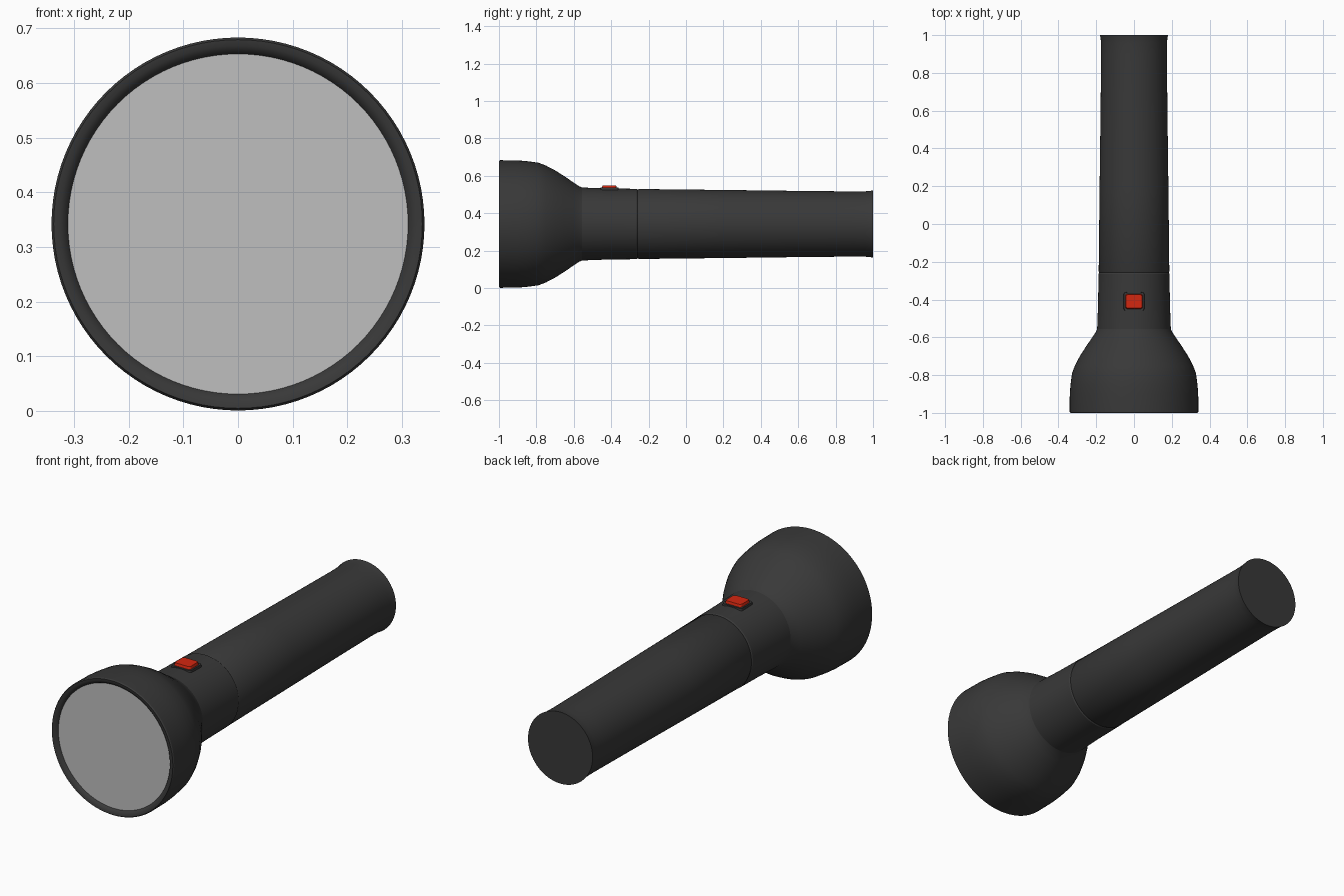
import bpy, bmesh, math
from mathutils import Matrix, Vector

cube = bpy.data.objects.get("Cube")
if cube:
    bpy.data.objects.remove(cube)

AXIS_Z = 0.342


def material(name, color):
    m = bpy.data.materials.new(name)
    m.use_nodes = True
    m.diffuse_color = color
    m.node_tree.nodes["Principled BSDF"].inputs["Base Color"].default_value = color
    return m


black = material("black plastic", (0.04, 0.04, 0.04, 1))
red = material("red plastic", (0.65, 0.02, 0.005, 1))
grey = material("lens grey", (0.52, 0.52, 0.52, 1))


def finish(name, bm, mat, angle=30):
    bmesh.ops.recalc_face_normals(bm, faces=bm.faces)
    me = bpy.data.meshes.new(name)
    bm.to_mesh(me)
    bm.free()
    me.materials.append(mat)
    ob = bpy.data.objects.new(name, me)
    bpy.context.collection.objects.link(ob)
    bpy.ops.object.select_all(action="DESELECT")
    ob.select_set(True)
    bpy.context.view_layer.objects.active = ob
    bpy.ops.object.shade_smooth_by_angle(angle=math.radians(angle))
    return ob


def lathe(name, profile, mat, sides=96):
    """Spin (y, radius) points around the long axis."""
    bm = bmesh.new()
    rings = []
    for y, r in profile:
        if r == 0:
            rings.append([bm.verts.new((0, y, AXIS_Z))] * sides)
            continue
        angles = [math.tau * i / sides for i in range(sides)]
        rings.append([bm.verts.new((r * math.sin(a), y, AXIS_Z + r * math.cos(a)))
                      for a in angles])
    for a, b in zip(rings, rings[1:]):
        for i in range(sides):
            j = (i + 1) % sides
            quad = dict.fromkeys((a[i], a[j], b[j], b[i]))
            bm.faces.new(list(quad))
    return finish(name, bm, mat)


def rounded_block(name, size, z_low, z_high, inset, mat, radius):
    """Round-cornered pad with a sloped edge, centred on the switch."""
    bm = bmesh.new()
    bmesh.ops.create_cube(bm, size=1)
    for v in bm.verts:
        top = v.co.z > 0
        k = inset if top else 0
        v.co = Vector((math.copysign(size[0] - k, v.co.x),
                       math.copysign(size[1] - k, v.co.y) - 0.41,
                       z_high if top else z_low))
    upright = [e for e in bm.edges
               if abs(e.verts[0].co.z - e.verts[1].co.z) > 0.001]
    bmesh.ops.bevel(bm, geom=upright, offset=radius, segments=4,
                    profile=0.5, affect="EDGES")
    return finish(name, bm, mat)


# Head with rounded rim and bell-shaped back
lathe("head", [(-0.985, 0.311), (-0.993, 0.316), (-0.999, 0.326), (-1, 0.337),
               (-0.994, 0.341), (-0.9, 0.340), (-0.85, 0.336), (-0.79, 0.328),
               (-0.75, 0.313), (-0.70, 0.287), (-0.65, 0.255), (-0.60, 0.221),
               (-0.572, 0.202), (-0.555, 0.195)], black)

# Lens disc set inside the rim
lathe("lens", [(-0.985, 0.311), (-0.985, 0)], grey)

# Neck and tapering handle with a seam groove between them
lathe("neck", [(-0.555, 0.195), (-0.42, 0.190), (-0.264, 0.188),
               (-0.258, 0.184)], black)
lathe("handle", [(-0.258, 0.184), (-0.252, 0.187), (0.2, 0.182), (0.6, 0.177),
                 (0.9, 0.174), (0.96, 0.175), (0.985, 0.177), (1, 0.180),
                 (1, 0)], black)

# Switch on top of the neck
rounded_block("switch_base", (0.056, 0.050), 0.51, 0.536, 0.002, black, 0.012)
rounded_block("switch_button", (0.050, 0.043), 0.52, 0.549, 0.007, red, 0.012)
